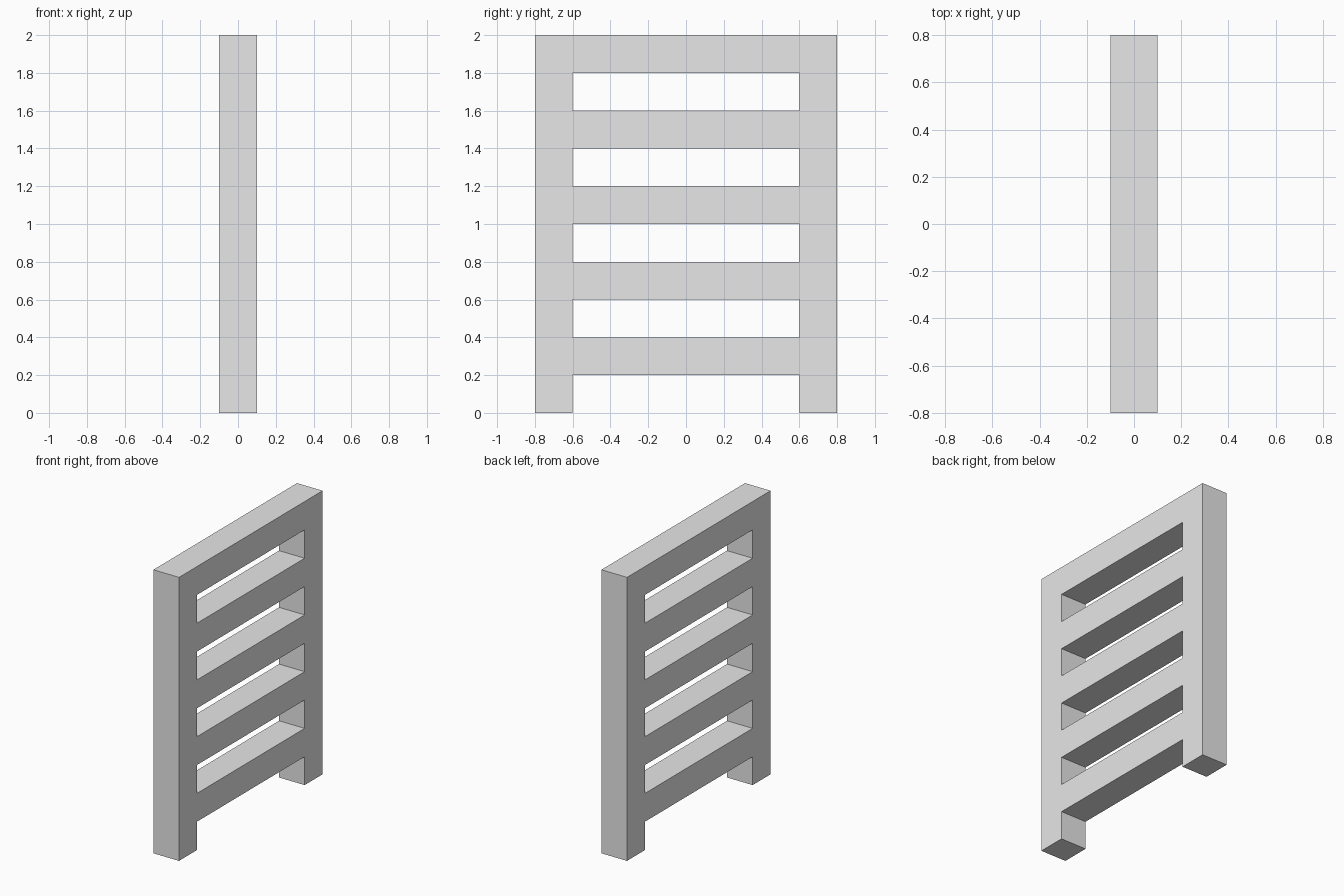
import bpy
import bmesh

cube = bpy.data.objects.get("Cube")
if cube:
    bpy.data.objects.remove(cube, do_unlink=True)

# Dimensions
HALF_X = 0.1
Y_LINES = [-0.8, -0.6, 0.6, 0.8]
STEP = 0.2
LEVELS = 10

# Plain grey paint
grey = bpy.data.materials.new("light_grey")
grey.use_nodes = True
colour = (0.8, 0.8, 0.8, 1.0)
grey.diffuse_color = colour
grey.node_tree.nodes["Principled BSDF"].inputs["Base Color"].default_value = colour

# Flat side outline: two posts, and a rung on every second level
bm = bmesh.new()
grid = [[bm.verts.new((-HALF_X, y, i * STEP)) for y in Y_LINES]
        for i in range(LEVELS + 1)]
for i in range(LEVELS):
    for j in range(3):
        if j != 1 or i % 2 == 1:
            bm.faces.new((grid[i][j], grid[i][j + 1],
                          grid[i + 1][j + 1], grid[i + 1][j]))

# Extrude the outline to the full thickness
result = bmesh.ops.extrude_face_region(bm, geom=bm.faces[:], use_keep_orig=True)
new_verts = [g for g in result["geom"] if isinstance(g, bmesh.types.BMVert)]
bmesh.ops.translate(bm, verts=new_verts, vec=(2 * HALF_X, 0, 0))
bmesh.ops.recalc_face_normals(bm, faces=bm.faces[:])

mesh = bpy.data.meshes.new("ladder_frame")
bm.to_mesh(mesh)
bm.free()
mesh.materials.append(grey)
frame = bpy.data.objects.new("ladder_frame", mesh)
bpy.context.collection.objects.link(frame)
